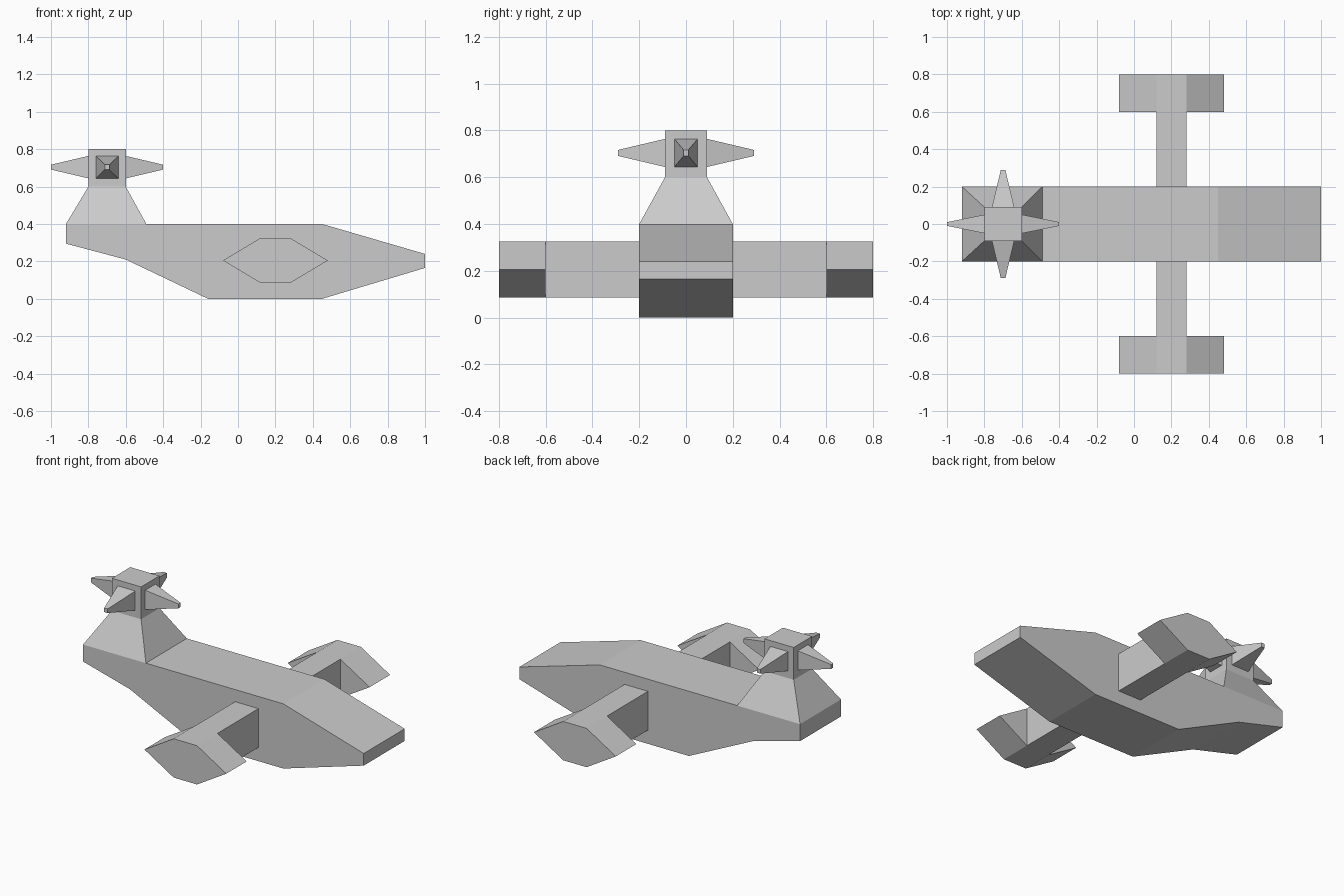
import bpy
from mathutils import Vector

cube = bpy.data.objects.get("Cube")
if cube:
    bpy.data.objects.remove(cube, do_unlink=True)

GREY = (0.6, 0.6, 0.6, 1)
grey = bpy.data.materials.new("plain grey")
grey.use_nodes = True
grey.diffuse_color = GREY
grey.node_tree.nodes["Principled BSDF"].inputs["Base Color"].default_value = GREY


def loft(name, rings, start=True, end=True):
    """Skin a list of equal-length rings, with optional end caps."""
    n = len(rings[0])
    verts = [v for ring in rings for v in ring]
    faces = [(r * n + i, r * n + (i + 1) % n, (r + 1) * n + (i + 1) % n, (r + 1) * n + i)
             for r in range(len(rings) - 1) for i in range(n)]
    if start:
        faces.append(tuple(reversed(range(n))))
    if end:
        faces.append(tuple(range(len(verts) - n, len(verts))))
    mesh = bpy.data.meshes.new(name)
    mesh.from_pydata(verts, [], faces)
    mesh.materials.append(grey)
    obj = bpy.data.objects.new(name, mesh)
    bpy.context.collection.objects.link(obj)
    return obj


def prism(name, profile, y0, y1, **caps):
    """Extrude an x-z profile (clockwise from the front) along y."""
    ring = profile if y1 > y0 else profile[::-1]
    return loft(name, [[(x, y, z) for x, z in ring] for y in (y0, y1)], **caps)


def rect(x0, x1, y, z):
    return [(x0, -y, z), (x1, -y, z), (x1, y, z), (x0, y, z)]


# Hull
hull = [(-0.92, 0.4), (0.45, 0.4), (1, 0.24), (1, 0.165),
        (0.45, 0), (-0.16, 0), (-0.6, 0.21), (-0.92, 0.295)]
prism("hull", hull, -0.2, 0.2)

# Tapered tower with a square head
loft("tower", [rect(-0.92, -0.49, 0.2, 0.4), rect(-0.8, -0.6, 0.09, 0.6),
               rect(-0.8, -0.6, 0.09, 0.8)], start=False)

# Side arms ending in hexagonal pods
TOP, MID, LOW = 0.325, 0.205, 0.085
arm = [(0.12, TOP), (0.28, TOP), (0.28, LOW), (0.12, LOW)]
pod = [(-0.08, MID), *arm[:2], (0.48, MID), *arm[2:]]
for side, s in (("left", 1), ("right", -1)):
    prism(side + "_arm", arm, s * 0.2, s * 0.6, start=False, end=False)
    prism(side + "_pod", pod, s * 0.6, s * 0.8)

# Four spikes around the head
centre = Vector((-0.7, 0, 0.704))
up = Vector((0, 0, 1))
spikes = (("front", (0, -1, 0), 0.09, 0.29, 0.06), ("back", (0, 1, 0), 0.09, 0.29, 0.06),
          ("left", (1, 0, 0), 0.1, 0.3, 0.05), ("right", (-1, 0, 0), 0.1, 0.3, 0.05))
for side, direction, root, tip, width in spikes:
    out = Vector(direction)
    across = up.cross(out)
    rings = [[centre + out * dist + across * a * w + up * b * h
              for a, b in ((-1, -1), (1, -1), (1, 1), (-1, 1))]
             for dist, w, h in ((root, width, 0.06), (tip, width / 5, 0.013))]
    loft(side + "_spike", rings, start=False)
